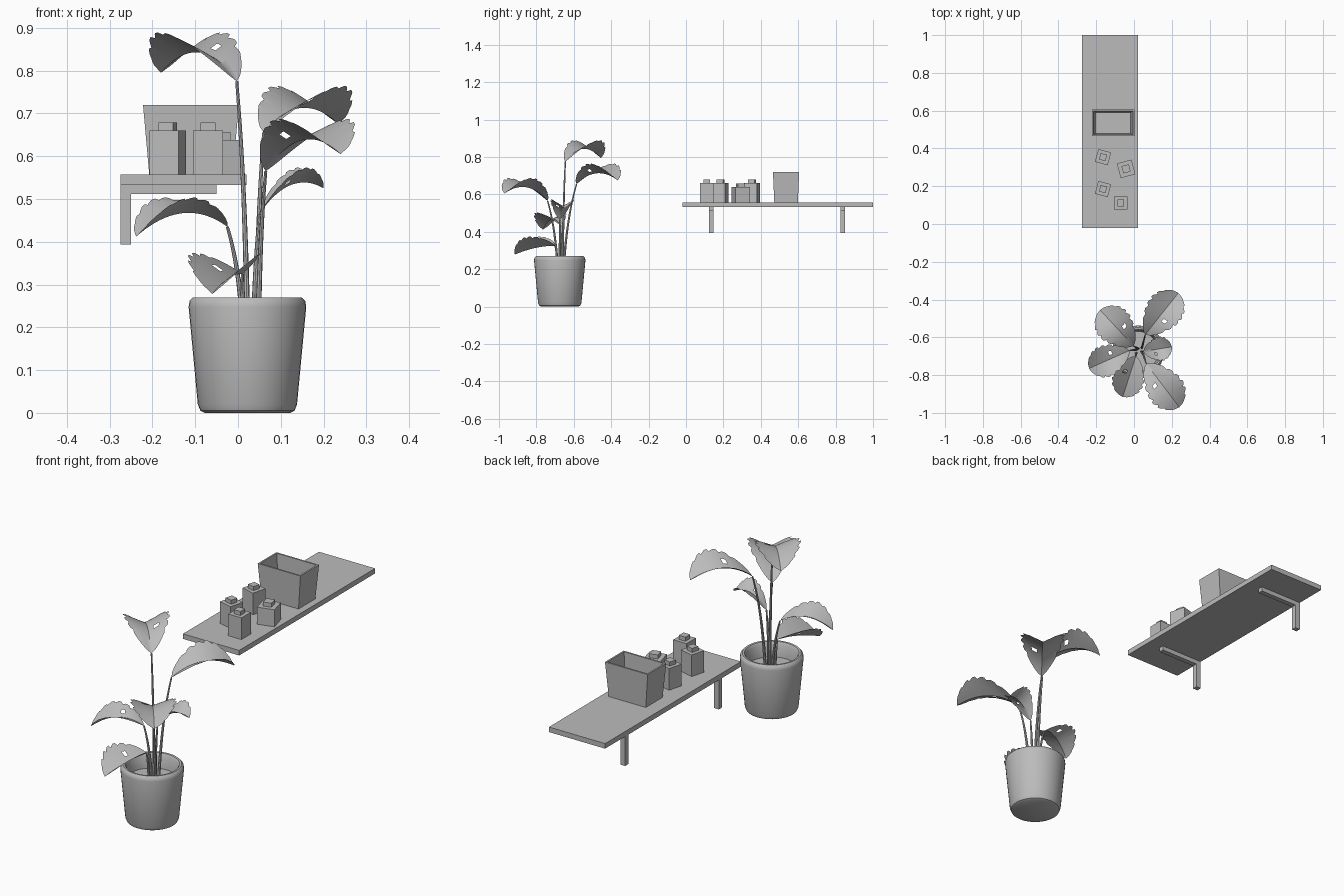
import bpy, bmesh, math
from mathutils import Vector, Matrix

default_cube = bpy.data.objects.get("Cube")
if default_cube:
    bpy.data.objects.remove(default_cube)

grey = bpy.data.materials.new("clay_grey")
grey.use_nodes = True
grey.diffuse_color = (0.5, 0.5, 0.5, 1)
grey.node_tree.nodes["Principled BSDF"].inputs["Base Color"].default_value = (0.5, 0.5, 0.5, 1)


def finish(name, bm, smooth=False):
    """Turn a bmesh into a named, coloured object."""
    mesh = bpy.data.meshes.new(name)
    bm.to_mesh(mesh)
    bm.free()
    mesh.materials.append(grey)
    obj = bpy.data.objects.new(name, mesh)
    bpy.context.collection.objects.link(obj)
    if smooth:
        bpy.ops.object.select_all(action='DESELECT')
        obj.select_set(True)
        bpy.context.view_layer.objects.active = obj
        bpy.ops.object.shade_smooth_by_angle(angle=math.radians(40))
    return obj


def add_box(bm, low, high):
    """Add a box between two corners and return its vertices."""
    low, high = Vector(low), Vector(high)
    place = Matrix.Translation((low + high) / 2) @ Matrix.Diagonal((high - low).to_4d())
    return bmesh.ops.create_cube(bm, size=1, matrix=place)["verts"]


def bezier(a, b, c, t):
    return a * (1 - t) ** 2 + b * 2 * t * (1 - t) + c * t * t


# Shelf board
bm = bmesh.new()
add_box(bm, (-0.275, -0.02, 0.533), (0.02, 1, 0.557))
finish("shelf_board", bm)

# Angled brackets under the board
for name, y in (("front_bracket", 0.122), ("rear_bracket", 0.825)):
    bm = bmesh.new()
    add_box(bm, (-0.275, y, 0.393), (-0.25, y + 0.024, 0.533))
    add_box(bm, (-0.25, y, 0.512), (-0.05, y + 0.024, 0.533))
    finish(name, bm)

# Open tapered planter box on the shelf
bm = bmesh.new()
cx, cy = -0.11, 0.535
for v in add_box(bm, (-0.222, 0.465, 0.557), (0.002, 0.605, 0.72)):
    if v.co.z < 0.6:
        v.co.x = cx + (v.co.x - cx) * 0.87
        v.co.y = cy + (v.co.y - cy) * 0.9
bm.normal_update()
top = max(bm.faces, key=lambda f: f.calc_center_median().z)
bmesh.ops.inset_region(bm, faces=[top], thickness=0.011)
cavity = bmesh.ops.extrude_discrete_faces(bm, faces=[top])["faces"][0]
for v in cavity.verts:
    v.co = (cx + (v.co.x - cx) * 0.89, cy + (v.co.y - cy) * 0.9, 0.57)
finish("planter_box", bm)

# Square bottles with caps
bottles = [(-0.164, 0.354, -15, 0.07, 0.66), (-0.042, 0.292, 15, 0.08, 0.638),
           (-0.164, 0.185, -15, 0.07, 0.66), (-0.07, 0.111, 0, 0.07, 0.66)]
for i, (x, y, turn, size, height) in enumerate(bottles):
    bm = bmesh.new()
    h, c = size / 2, size / 4
    add_box(bm, (-h, -h, 0.557), (h, h, height))
    add_box(bm, (-c, -c, height), (c, c, height + 0.019))
    spin = Matrix.Translation((x, y, 0)) @ Matrix.Rotation(math.radians(turn), 4, 'Z')
    bmesh.ops.transform(bm, matrix=spin, verts=bm.verts)
    finish(f"bottle_{i + 1}", bm)

# Round pot with a rolled rim and a soil floor
pot_x, pot_y = 0.022, -0.675
profile = [(0, 0), (0.1, 0), (0.11, 0.005), (0.116, 0.02), (0.1375, 0.248),
           (0.135, 0.262), (0.127, 0.27), (0.118, 0.269), (0.111, 0.258),
           (0.106, 0.2), (0, 0.2)]
bm = bmesh.new()
points = [bm.verts.new((r, 0, z)) for r, z in profile]
edges = [bm.edges.new(pair) for pair in zip(points, points[1:])]
bmesh.ops.spin(bm, geom=points + edges, axis=(0, 0, 1), cent=(0, 0, 0),
               angle=math.tau, steps=40)
bmesh.ops.remove_doubles(bm, verts=bm.verts, dist=0.0002)
bmesh.ops.recalc_face_normals(bm, faces=bm.faces)
bmesh.ops.translate(bm, verts=bm.verts, vec=(pot_x, pot_y, 0))
finish("plant_pot", bm, smooth=True)


def make_leaf(name, base, crown, tip, half_width, fold):
    """Fan-shaped folded leaf with toothed margins and a hole near the midrib."""
    rows, cols, teeth = 42, 4, 7
    bm = bmesh.new()
    side_dir = (tip - base).cross(Vector((0, 0, 1))).normalized()
    length = (tip - base).length
    forward = (tip - base).normalized()
    grid = []
    for i in range(rows + 1):
        t = i / rows
        spine = bezier(base, crown, tip, t)
        width = half_width * max(math.sin(math.pi * t ** 1.15), 0.0) ** 0.55
        tooth = (i % (rows // teeth)) / (rows // teeth - 1)
        cut = 0.2 * max(0, tooth - 0.4) if 0.2 < t < 0.95 else 0
        row = []
        for j in range(-cols, cols + 1):
            v = j / cols
            reach = width * (abs(v) - cut * abs(v) ** 4)
            sweep = forward * length * 0.07 * v * v * math.sin(math.pi * t)
            row.append(bm.verts.new(spine + side_dir * math.copysign(reach, v) + sweep
                                    + Vector((0, 0, fold * reach))))
        grid.append(row)
    hole_rows = range(int(rows * 0.4), int(rows * 0.4) + 3)
    for i in range(rows):
        for j in range(cols * 2):
            if not (i in hole_rows and j == cols + 1):
                bm.faces.new((grid[i][j], grid[i][j + 1], grid[i + 1][j + 1], grid[i + 1][j]))
    bmesh.ops.remove_doubles(bm, verts=bm.verts, dist=0.0003)
    bmesh.ops.recalc_face_normals(bm, faces=bm.faces)
    if sum(f.normal.z for f in bm.faces) < 0:
        bmesh.ops.reverse_faces(bm, faces=bm.faces)
    finish(name, bm, smooth=True)


def make_stem(name, start, bend, end):
    """Slender tapering tube swept along a curve."""
    bm = bmesh.new()
    rings, sides = 14, 8
    loops = []
    for i in range(rings + 1):
        t = i / rings
        along = (bend - start).lerp(end - bend, t).normalized()
        across = along.cross(Vector((0, 1, 0))).normalized()
        other = along.cross(across)
        radius = 0.007 - 0.0035 * t
        center = bezier(start, bend, end, t)
        loops.append([bm.verts.new(center + radius * (across * math.cos(a) + other * math.sin(a)))
                      for a in (math.tau * k / sides for k in range(sides))])
    for a, b in zip(loops, loops[1:]):
        for k in range(sides):
            n = (k + 1) % sides
            bm.faces.new((a[k], a[n], b[n], b[k]))
    bm.faces.new(loops[0])
    bm.faces.new(loops[-1])
    bmesh.ops.recalc_face_normals(bm, faces=bm.faces)
    finish(name, bm, smooth=True)


# Leaves: base, tip, crown height, half width, fold slope, stem root offset
leaves = [
    ("rear_left", (0.06, -0.585, 0.655), (0.235, -0.365, 0.675), 0.76, 0.1, 0.5, (0.02, 0.02)),
    ("front_left", (0.065, -0.74, 0.565), (0.24, -0.97, 0.605), 0.69, 0.1, 0.45, (0.025, -0.01)),
    ("front_low", (0.01, -0.7, 0.325), (-0.06, -0.915, 0.278), 0.325, 0.085, 0.75, (-0.01, -0.01)),
    ("right", (-0.025, -0.67, 0.435), (-0.238, -0.765, 0.412), 0.51, 0.085, 0.45, (-0.01, 0.01)),
    ("rear_right", (-0.003, -0.645, 0.775), (-0.18, -0.455, 0.795), 0.9, 0.1, 0.45, (0, 0.015)),
    ("left_small", (0.05, -0.675, 0.465), (0.2, -0.65, 0.525), 0.57, 0.065, 0.5, (0.015, 0)),
]
for name, base, tip, crown_z, half_width, fold, (dx, dy) in leaves:
    base, tip = Vector(base), Vector(tip)
    crown = base.lerp(tip, 0.48)
    crown.z = crown_z
    make_leaf(name + "_leaf", base, crown, tip, half_width, fold)
    root = Vector((pot_x + dx, pot_y + dy, 0.195))
    bend = root.lerp(base, 0.25)
    bend.z = root.z + (base.z - root.z) * 0.62
    make_stem(name + "_stem", root, bend, base)
